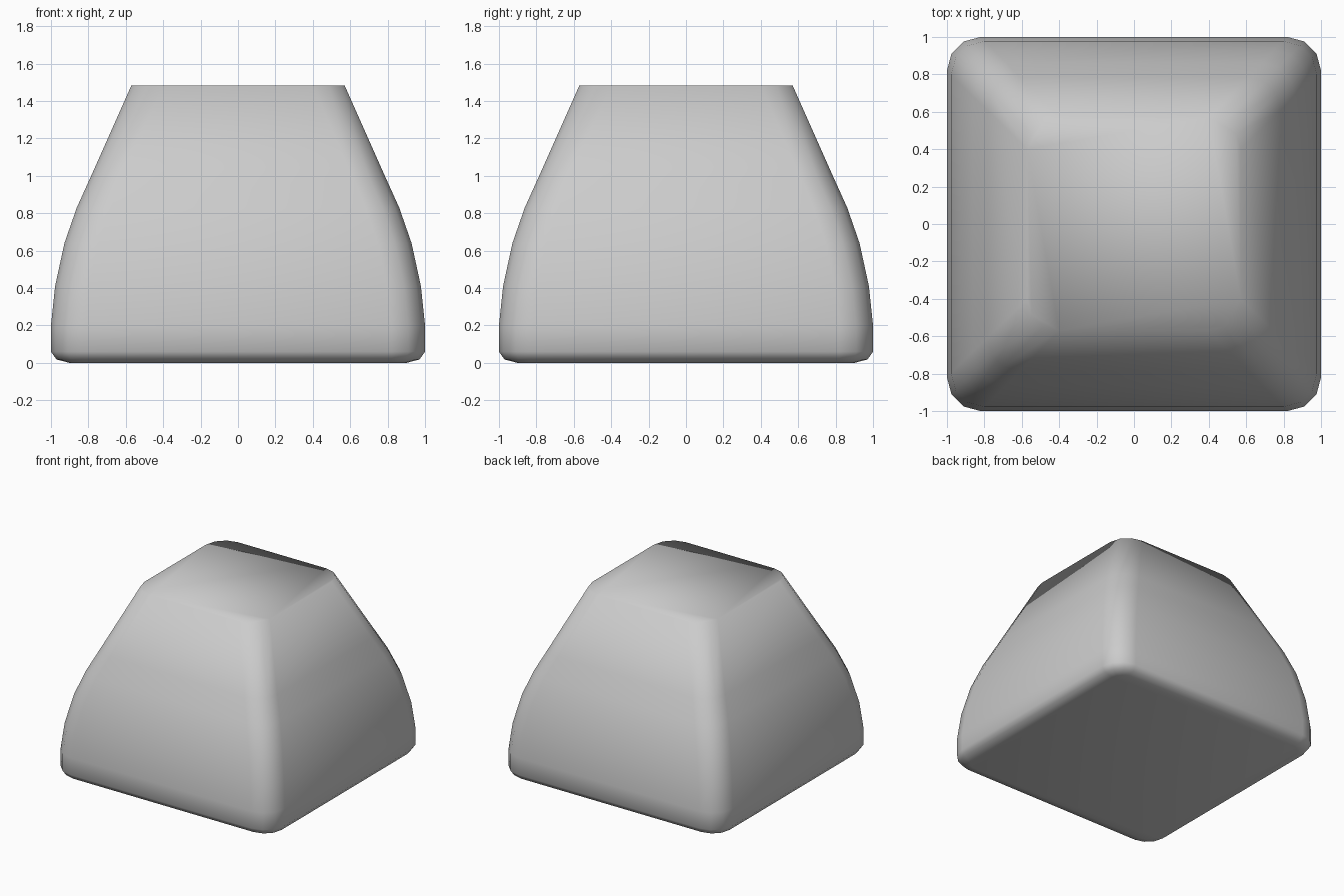
import bpy, bmesh, math

if "Cube" in bpy.data.objects:
    bpy.data.objects.remove(bpy.data.objects["Cube"])

# Vertical profile: (height, half width, corner radius)
PROFILE = [
    (0.00, 0.90, 0.08),
    (0.018, 0.97, 0.15),
    (0.06, 1.00, 0.18),
    (0.20, 1.00, 0.18),
    (0.41, 0.978, 0.18),
    (0.64, 0.928, 0.18),
    (0.83, 0.862, 0.18),
    (1.00, 0.785, 0.175),
    (1.484, 0.57, 0.17),
]
CORNER_SEGMENTS = 3


def rounded_square(bm, z, half, radius):
    """One ring of vertices around a square with rounded corners."""
    ring = []
    c = half - radius
    for k, (sx, sy) in enumerate([(1, 1), (-1, 1), (-1, -1), (1, -1)]):
        for i in range(CORNER_SEGMENTS + 1):
            a = math.pi / 2 * (k + i / CORNER_SEGMENTS)
            ring.append(bm.verts.new((sx * c + radius * math.cos(a),
                                      sy * c + radius * math.sin(a), z)))
    return ring


# Tapered body: lofted rings with flat caps
bm = bmesh.new()
rings = [rounded_square(bm, *level) for level in PROFILE]
n = len(rings[0])
for low, high in zip(rings, rings[1:]):
    for i in range(n):
        j = (i + 1) % n
        bm.faces.new((low[i], low[j], high[j], high[i]))
bm.faces.new(rings[0][::-1])
bm.faces.new(rings[-1])
bmesh.ops.recalc_face_normals(bm, faces=bm.faces)
for f in bm.faces:
    f.smooth = True

mesh = bpy.data.meshes.new("tapered_body")
bm.to_mesh(mesh)
bm.free()
body = bpy.data.objects.new("tapered_body", mesh)
bpy.context.collection.objects.link(body)
